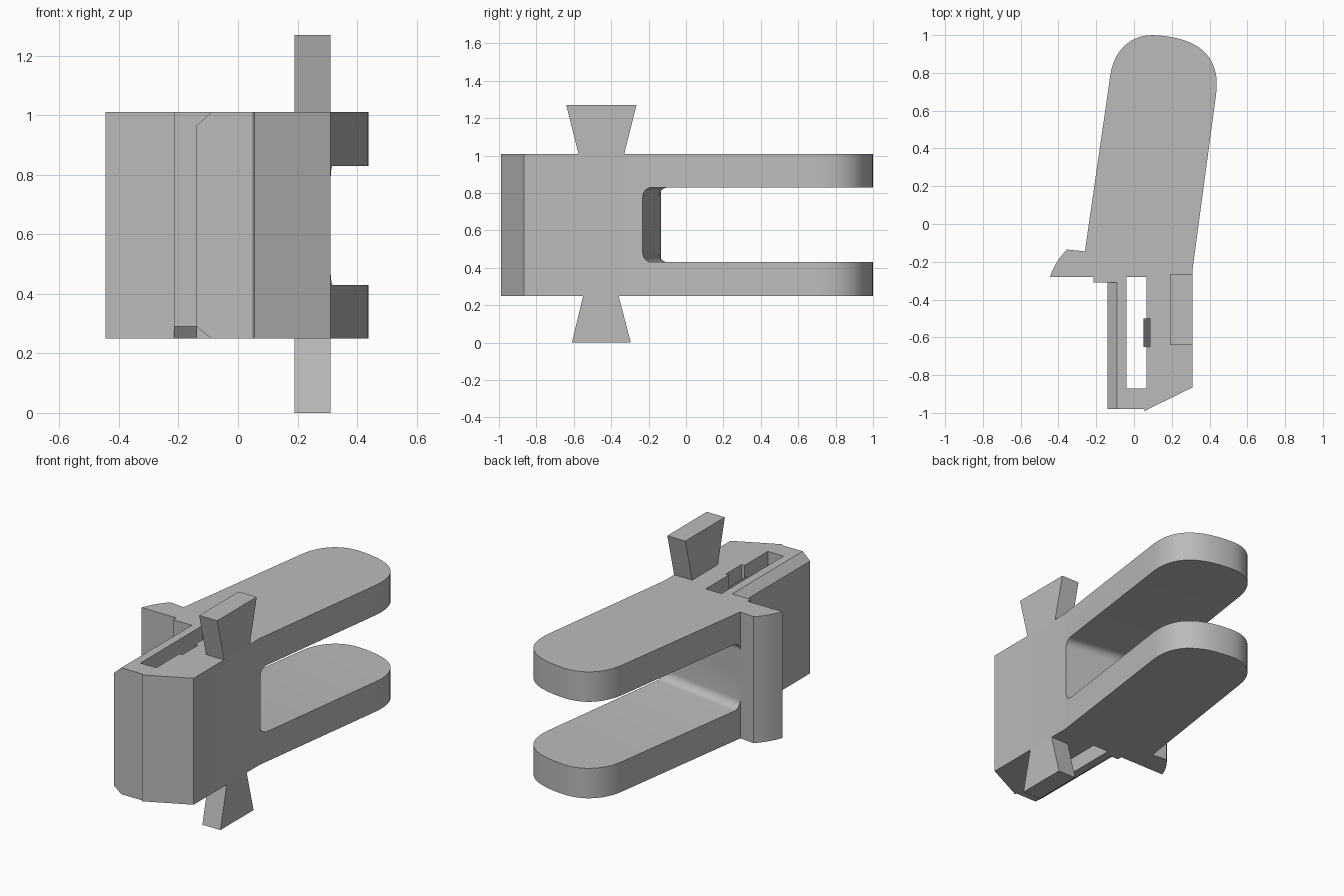
import bpy
import bmesh
import math
from mathutils import Vector
from mathutils.geometry import interpolate_bezier

cube = bpy.data.objects.get("Cube")
if cube:
    bpy.data.objects.remove(cube, do_unlink=True)

grey = bpy.data.materials.new("plain grey")
grey.use_nodes = True
grey.diffuse_color = (0.5, 0.5, 0.5, 1)
grey.node_tree.nodes["Principled BSDF"].inputs["Base Color"].default_value = (0.5, 0.5, 0.5, 1)

BOTTOM, TOP = 0.25, 1.01


def prism(name, pts, axis, lo, hi):
    """Extrude a 2D outline along x, y or z."""
    def place(p, d):
        return {"x": (d, p[0], p[1]), "y": (p[0], d, p[1]), "z": (p[0], p[1], d)}[axis]
    bm = bmesh.new()
    face = bm.faces.new([bm.verts.new(place(p, lo)) for p in pts])
    ext = bmesh.ops.extrude_face_region(bm, geom=[face])
    shift = Vector(place((0, 0), hi - lo))
    bmesh.ops.translate(bm, vec=shift, verts=[g for g in ext["geom"] if isinstance(g, bmesh.types.BMVert)])
    bmesh.ops.recalc_face_normals(bm, faces=bm.faces)
    mesh = bpy.data.meshes.new(name)
    bm.to_mesh(mesh)
    bm.free()
    mesh.materials.append(grey)
    obj = bpy.data.objects.new(name, mesh)
    bpy.context.collection.objects.link(obj)
    return obj


def rect(a0, a1, b0, b1):
    return [(a0, b0), (a1, b0), (a1, b1), (a0, b1)]


def curve(a, ha, hb, b, n=12):
    pts = interpolate_bezier(*[Vector((*p, 0)) for p in (a, ha, hb, b)], n)
    return [(p.x, p.y) for p in pts]


def select(obj):
    bpy.ops.object.select_all(action="DESELECT")
    obj.select_set(True)
    bpy.context.view_layer.objects.active = obj


def cut(target, cutter):
    cutter.hide_render = True
    mod = target.modifiers.new("cut", "BOOLEAN")
    mod.operation = "DIFFERENCE"
    mod.solver = "EXACT"
    mod.object = cutter
    select(target)
    bpy.ops.object.modifier_apply(modifier=mod.name)
    bpy.data.objects.remove(cutter, do_unlink=True)


# Body outline: hook, rounded arm end, tapered nose and side step
outline = curve((-0.445, -0.28), (-0.425, -0.22), (-0.39, -0.17), (-0.355, -0.135), 6)
outline += [(-0.26, -0.145)]
outline += curve((-0.125, 0.79), (-0.105, 0.92), (-0.02, 1.0), (0.1, 1.0))
outline += curve((0.1, 1.0), (0.33, 0.99), (0.46, 0.9), (0.435, 0.69), 14)[1:]
outline += [(0.31, -0.24), (0.31, -0.865), (0.055, -0.99), (0.05, -0.98), (-0.14, -0.98),
            (-0.14, -0.31), (-0.215, -0.31), (-0.215, -0.28)]
body = prism("body", outline, "z", BOTTOM, TOP)

# Gap between the two arms, square to the arm direction, with rounded inner corners
r, z0, z1 = 0.05, 0.43, 0.83
k = r * 0.45
gap_profile = [(1.6, z0)] + curve((r, z0), (k, z0), (0, z0 + k), (0, z0 + r), 7)
gap_profile += curve((0, z1 - r), (0, z1 - k), (k, z1), (r, z1), 7) + [(1.6, z1)]
gap = prism("gap_cutter", gap_profile, "x", -0.01, 1.0)
gap.location = (-0.26, -0.145, 0)
gap.rotation_euler.z = math.radians(-8.6)
bpy.context.view_layer.update()
cut(body, gap)

# Vertical slot and the pocket in its wall
cut(body, prism("slot_cutter", rect(-0.04, 0.065, -0.87, -0.28), "z", 0.1, 1.2))
cut(body, prism("pocket_cutter", rect(0.06, 0.085, -0.65, -0.5), "z", 0.1, 1.2))

# Chamfers on the thin wall and below the step
cut(body, prism("top_chamfer", [(-0.2, 0.911), (-0.04, 1.055), (-0.2, 1.055)], "y", -1.05, -0.31))
cut(body, prism("low_chamfer", [(-0.2, 0.338), (-0.04, 0.21), (-0.2, 0.21)], "y", -1.05, -0.31))
cut(body, prism("step_chamfer", [(-0.33, 0.317), (-0.265, 0.23), (-0.33, 0.23)], "x", -0.23, -0.14))

# Sloped ridge inside the slot
prism("slot_ridge", [(0.05, 0.31), (0.085, 0.41), (0.085, 0.85), (0.05, 0.95)], "y", -0.65, -0.5)

# Flared tabs above and below
prism("upper_tab", [(-0.575, TOP), (-0.33, TOP), (-0.265, 1.27), (-0.64, 1.27)], "x", 0.19, 0.31)
prism("lower_tab", [(-0.55, BOTTOM), (-0.36, BOTTOM), (-0.295, 0), (-0.61, 0)], "x", 0.19, 0.31)

select(body)
bpy.ops.object.shade_smooth_by_angle(angle=math.radians(25))
